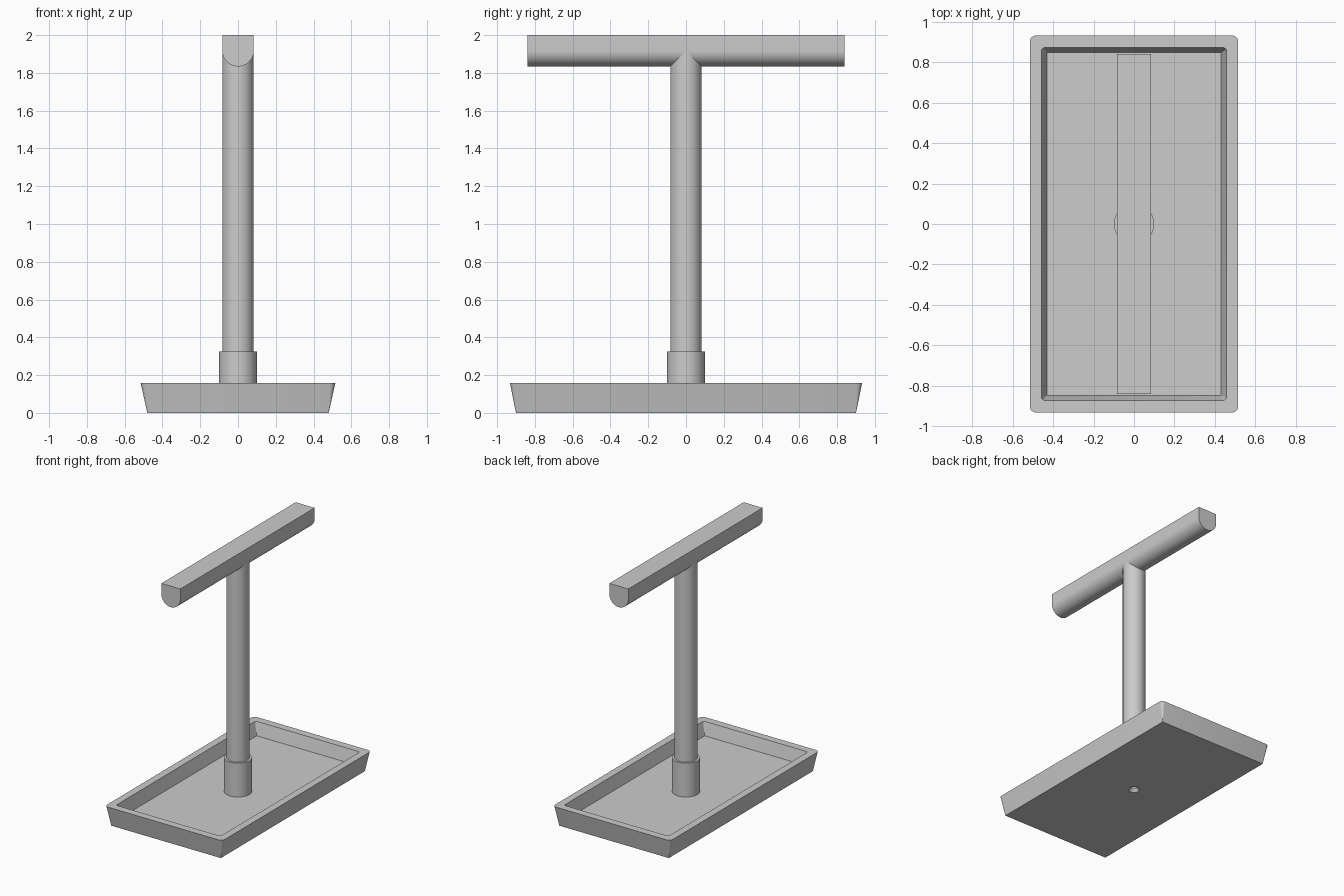
import bpy
import bmesh
import math

if "Cube" in bpy.data.objects:
    bpy.data.objects.remove(bpy.data.objects["Cube"])

grey = bpy.data.materials.new("plain grey")
grey.use_nodes = True
colour = (0.604, 0.604, 0.604, 1)
grey.diffuse_color = colour
grey.node_tree.nodes["Principled BSDF"].inputs["Base Color"].default_value = colour

R = 0.083        # pole and bar radius
FLOOR = 0.057    # tray floor height
RIM = 0.157      # tray rim height


def add_object(name, bm):
    bmesh.ops.recalc_face_normals(bm, faces=bm.faces)
    mesh = bpy.data.meshes.new(name)
    bm.to_mesh(mesh)
    bm.free()
    ob = bpy.data.objects.new(name, mesh)
    bpy.context.collection.objects.link(ob)
    mesh.materials.append(grey)
    return ob


def smooth(ob):
    bpy.ops.object.select_all(action="DESELECT")
    ob.select_set(True)
    bpy.context.view_layer.objects.active = ob
    bpy.ops.object.shade_smooth_by_angle(angle=math.radians(30))


def loft(name, rings):
    """Skin a list of equal-length point rings and cap both ends."""
    bm = bmesh.new()
    loops = [[bm.verts.new(p) for p in ring] for ring in rings]
    n = len(loops[0])
    for a, b in zip(loops, loops[1:]):
        for i in range(n):
            j = (i + 1) % n
            bm.faces.new((a[i], a[j], b[j], b[i]))
    bm.faces.new(loops[0])
    bm.faces.new(loops[-1])
    return add_object(name, bm)


def circle(r, z, n=64):
    return [(r * math.cos(math.tau * i / n), r * math.sin(math.tau * i / n), z)
            for i in range(n)]


def rounded_rect(hx, hy, r, z, steps=6):
    pts = []
    for k, (sx, sy) in enumerate(((1, 1), (-1, 1), (-1, -1), (1, -1))):
        for i in range(steps + 1):
            a = math.pi / 2 * (k + i / steps)
            pts.append((sx * (hx - r) + r * math.cos(a),
                        sy * (hy - r) + r * math.sin(a), z))
    return pts


# Tray: flared outside with corners that round toward the rim, recessed floor
tray = loft("tray", [
    rounded_rect(0.48, 0.9, 0.001, 0),
    rounded_rect(0.515, 0.932, 0.03, RIM),
    rounded_rect(0.457, 0.872, 0.015, RIM),
    rounded_rect(0.43, 0.847, 0.002, FLOOR),
])

# Countersunk screw hole under the tray
cutter = loft("screw_hole_cutter", [circle(0.044, -0.004, 32), circle(0.02, 0.025, 32),
                                    circle(0.02, FLOOR - 0.005, 32)])
cutter.hide_render = True
cutter.hide_set(True)
cut = tray.modifiers.new("screw_hole", "BOOLEAN")
cut.operation = "DIFFERENCE"
cut.solver = "EXACT"
cut.object = cutter
smooth(tray)

# Collar and pole
smooth(loft("collar", [circle(0.1, FLOOR - 0.003), circle(0.1, 0.325)]))
smooth(loft("pole", [circle(R, 0.3), circle(R, 2 - R)]))

# Top bar: flat top and sides, half-round underside
profile = [(R, 2), (-R, 2)]
for i in range(33):
    a = math.pi * (1 + i / 32)
    profile.append((R * math.cos(a), 2 - R + R * math.sin(a)))
smooth(loft("top_bar", [[(x, y, z) for x, z in profile] for y in (-0.84, 0.84)]))
